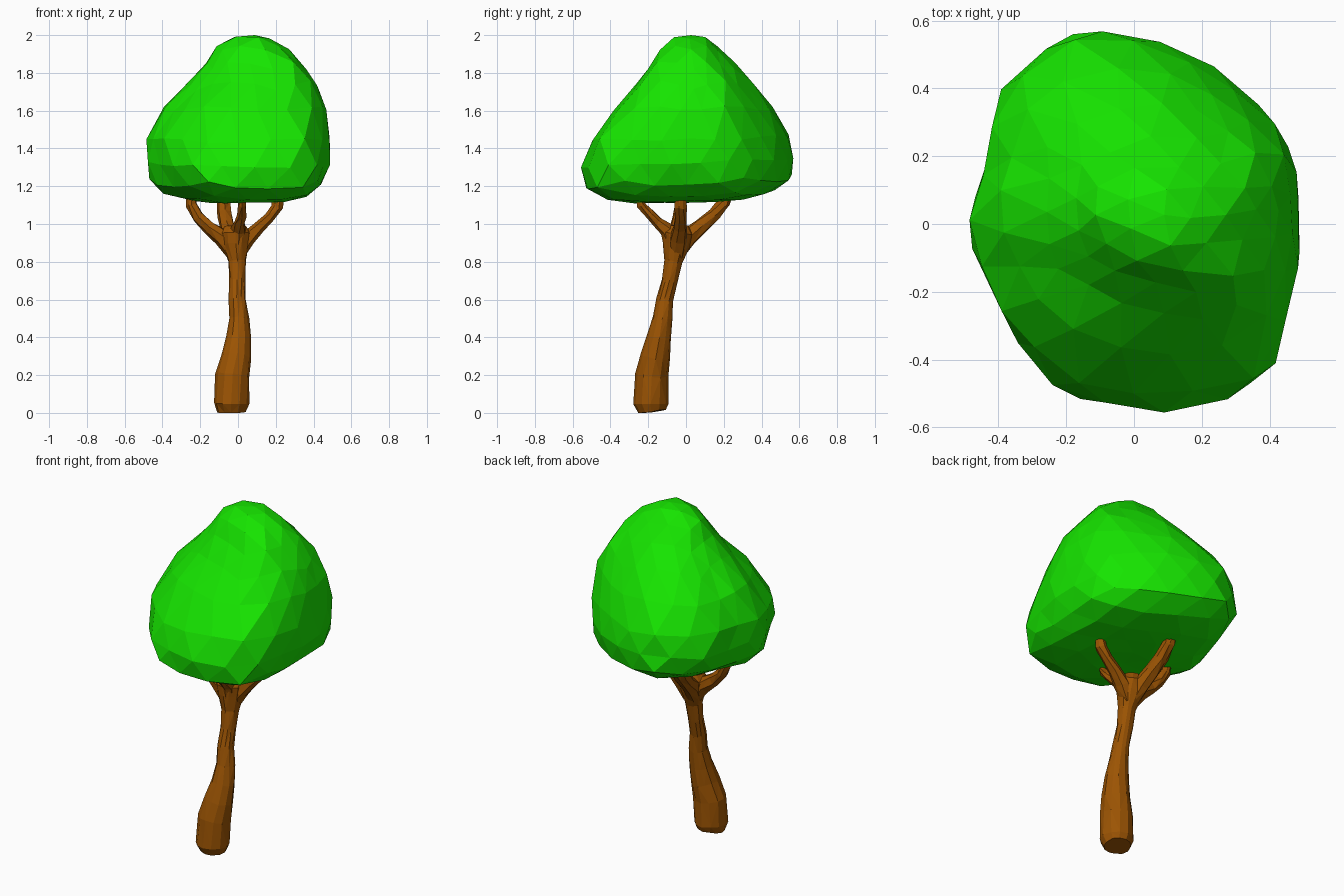
import bpy
import bmesh
import math
import random
from mathutils import Vector

random.seed(4)
old = bpy.data.objects.get("Cube")
if old:
    bpy.data.objects.remove(old, do_unlink=True)


def material(name, rgb):
    m = bpy.data.materials.new(name)
    m.use_nodes = True
    m.diffuse_color = (*rgb, 1)
    m.node_tree.nodes["Principled BSDF"].inputs["Base Color"].default_value = (*rgb, 1)
    return m


leaf = material("leaf green", (0.008, 0.78, 0))
bark = material("bark brown", (0.33, 0.088, 0.001))


def finish(bm, name, mat):
    bmesh.ops.recalc_face_normals(bm, faces=bm.faces)
    mesh = bpy.data.meshes.new(name)
    bm.to_mesh(mesh)
    bm.free()
    mesh.materials.append(mat)
    obj = bpy.data.objects.new(name, mesh)
    bpy.context.collection.objects.link(obj)


def jitter(a):
    return Vector([random.uniform(-a, a) for _ in range(3)])


def tube(name, path, sides, rough):
    """Faceted limb through (x, y, z, radius) stations."""
    bm = bmesh.new()
    pts = [Vector(p[:3]) for p in path]
    rings = []
    for i, p in enumerate(pts):
        along = (pts[min(i + 1, len(pts) - 1)] - pts[max(i - 1, 0)]).normalized()
        u = along.cross(Vector((0, 1, 0.3))).normalized()
        v = along.cross(u)
        ring = []
        for k in range(sides):
            a = math.tau * k / sides
            co = p + path[i][3] * (u * math.cos(a) + v * math.sin(a)) + jitter(rough)
            co.z = max(co.z, 0)
            ring.append(bm.verts.new(co))
        rings.append(ring)
    for lo, hi in zip(rings, rings[1:]):
        for k in range(sides):
            n = (k + 1) % sides
            bm.faces.new((lo[k], lo[n], hi[n], hi[k]))
    bm.faces.new(rings[0])
    bm.faces.new(rings[-1])
    bmesh.ops.triangulate(bm, faces=[f for f in bm.faces if len(f.verts) == 4])
    finish(bm, name, bark)


# Leaning trunk, swollen at the foot and flaring into the fork
tube("trunk", [
    (-.035, -.18, .005, .074), (-.036, -.188, .05, .093), (-.03, -.182, .2, .09),
    (-.01, -.165, .3, .079), (.002, -.145, .4, .065), (.005, -.125, .5, .053),
    (-.004, -.112, .6, .044), (-.005, -.085, .7, .043), (-.005, -.066, .8, .047),
    (-.012, -.052, .89, .072), (-.015, -.045, .95, .083), (-.015, -.045, .99, .055),
], 12, .003)

# Four branches reaching up into the crown
branches = {
    "right_branch": [(-.02, -.05, .84, .042), (-.08, -.05, .93, .045), (-.15, -.05, .98, .036),
                     (-.21, -.04, 1.035, .032), (-.245, -.03, 1.1, .027), (-.25, -.02, 1.2, .024)],
    "left_branch": [(0, -.05, .84, .042), (.05, -.04, .92, .045), (.11, -.03, .98, .036),
                    (.17, -.03, 1.035, .031), (.21, -.03, 1.09, .032), (.22, -.03, 1.2, .026)],
    "back_branch": [(-.02, -.05, .84, .042), (-.04, .01, .93, .048), (-.06, .08, .99, .04),
                    (-.07, .15, 1.05, .036), (-.075, .2, 1.11, .036), (-.075, .23, 1.2, .032)],
    "front_branch": [(-.01, -.07, .88, .045), (0, -.1, .97, .04), (.01, -.15, 1.01, .03),
                     (.02, -.19, 1.05, .027), (.02, -.235, 1.1, .022), (.02, -.26, 1.2, .018)],
}
for name, path in branches.items():
    tube(name, path, 7, .005)

# Crown plan outline, as seen from above
outline = [(.48, -.1), (.47, .18), (.42, .29), (.25, .44), (.04, .55), (-.1, .56), (-.22, .55),
           (-.29, .46), (-.38, .4), (-.43, .18), (-.48, .03), (-.46, -.11), (-.36, -.3),
           (-.2, -.5), (.1, -.55), (.38, -.47), (.45, -.26)]
# Crown heights: share of the arc, z, x range, y range
profile = [
    (0, 2.0, .08, .1, .02, .04), (.1, 1.985, -.07, .18, -.08, .13),
    (.2, 1.9, -.15, .29, -.16, .21), (.3, 1.79, -.22, .4, -.24, .32),
    (.4, 1.64, -.39, .46, -.37, .45), (.5, 1.45, -.49, .49, -.53, .55),
    (.58, 1.33, -.49, .49, -.575, .575), (.66, 1.22, -.46, .46, -.565, .565),
    (.73, 1.16, -.39, .4, -.48, .48), (.8, 1.125, -.26, .29, -.34, .34),
    (1, 1.11, 0, .02, 0, .02),
]


def row_at(t):
    for a, b in zip(profile, profile[1:]):
        if t <= b[0]:
            f = (t - a[0]) / (b[0] - a[0])
            return [p + (q - p) * f for p, q in zip(a, b)][1:]
    return profile[-1][1:]


def plan_point(direction):
    """Where a ray from the middle meets the plan outline, as a share of its half size."""
    for (ax, ay), (bx, by) in zip(outline, outline[1:] + outline[:1]):
        ex, ey = bx - ax, by - ay
        den = direction.x * ey - direction.y * ex
        if abs(den) < 1e-9:
            continue
        dist = (ax * ey - ay * ex) / den
        s = (ax * direction.y - ay * direction.x) / den
        if dist > 0 and -1e-6 <= s <= 1 + 1e-6:
            return direction.x * dist / .48, direction.y * dist / .56
    return direction.x, direction.y


bm = bmesh.new()
bmesh.ops.create_icosphere(bm, subdivisions=3, radius=1)
for vert in bm.verts:
    d = vert.co.normalized()
    flat = Vector((d.x, d.y, 0))
    z, x0, x1, y0, y1 = row_at(math.acos(max(-1, min(1, d.z))) / math.pi)
    px, py = (0, 0) if flat.length < 1e-4 else plan_point(flat.normalized())
    rough = jitter(.009)
    rough.z *= .6
    vert.co = Vector(((x0 + x1) / 2 + px * (x1 - x0) / 2,
                      (y0 + y1) / 2 + py * (y1 - y0) / 2, z)) + rough
    # The underside rises a little towards the back
    if d.z < 0:
        vert.co.z += .035 * vert.co.y
    vert.co.z = min(vert.co.z, 2.0)
finish(bm, "crown", leaf)
